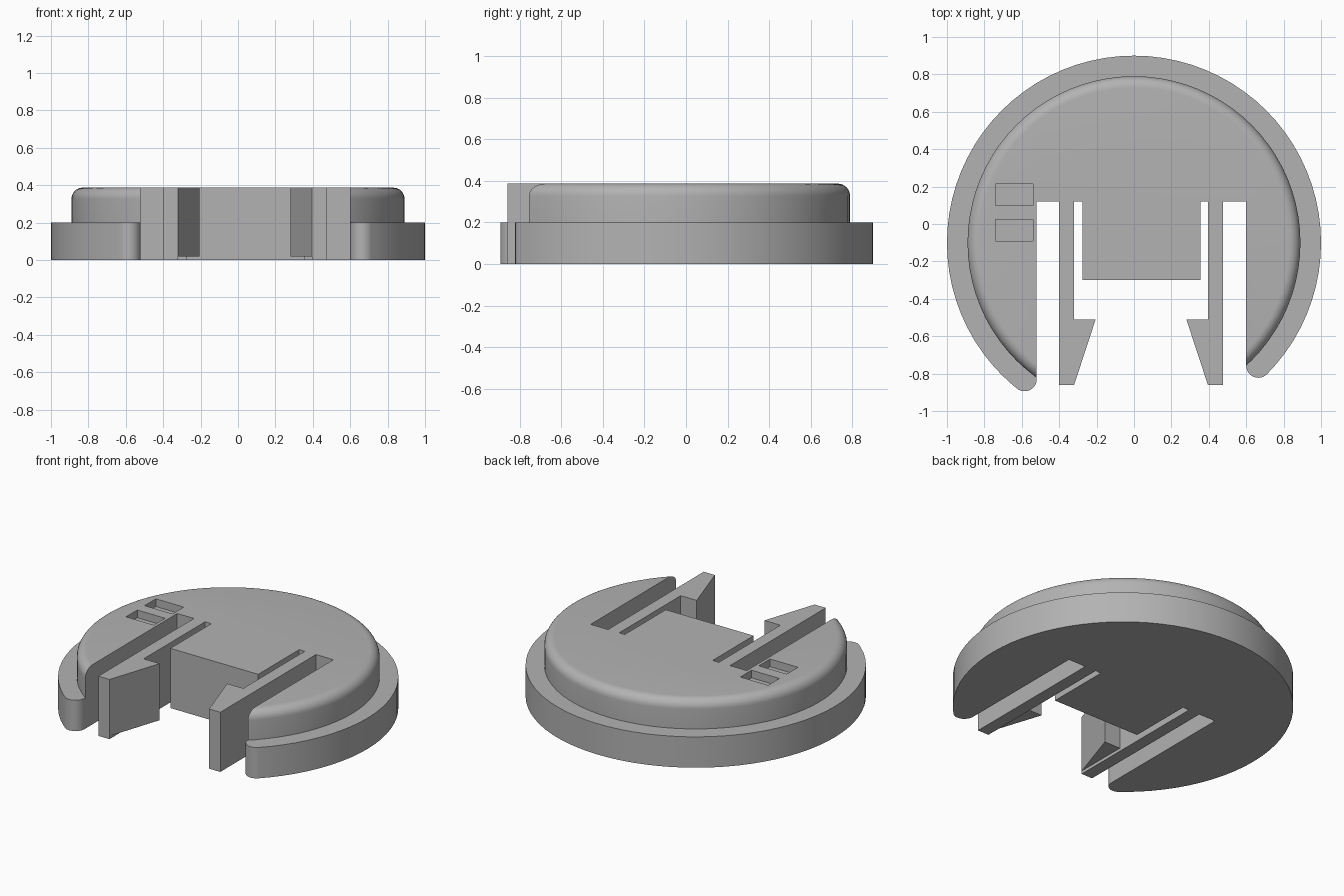
import bpy, bmesh
from math import sin, cos, pi, sqrt, atan2, radians
from mathutils import Matrix, Vector

if "Cube" in bpy.data.objects:
    bpy.data.objects.remove(bpy.data.objects["Cube"])

CY = -0.1            # disc centre in y
BASE_R, DOME_R = 1.0, 0.89
STEP, TOP = 0.2, 0.387
LEFT_WALL, RIGHT_WALL, SLOT_END = -0.52, 0.60, 0.12
TIP_R = 0.065

grey = bpy.data.materials.new("grey plastic")
grey.use_nodes = True
grey.diffuse_color = (0.45, 0.45, 0.45, 1)
grey.node_tree.nodes["Principled BSDF"].inputs["Base Color"].default_value = (0.45, 0.45, 0.45, 1)


def finish(bm, name):
    bmesh.ops.recalc_face_normals(bm, faces=bm.faces)
    mesh = bpy.data.meshes.new(name)
    bm.to_mesh(mesh)
    bm.free()
    mesh.materials.append(grey)
    obj = bpy.data.objects.new(name, mesh)
    bpy.context.collection.objects.link(obj)
    return obj


def add_prism(bm, outline, z0, z1):
    face = bm.faces.new([bm.verts.new((x, y, z0)) for x, y in outline])
    moved = bmesh.ops.extrude_face_region(bm, geom=[face])["geom"]
    bmesh.ops.translate(bm, vec=(0, 0, z1 - z0),
                        verts=[v for v in moved if isinstance(v, bmesh.types.BMVert)])


def prism(name, outline, z0, z1):
    bm = bmesh.new()
    add_prism(bm, outline, z0, z1)
    return finish(bm, name)


def rect(x0, x1, y0, y1):
    return [(x0, y0), (x1, y0), (x1, y1), (x0, y1)]


def cut(obj, cutter):
    cutter.hide_render = True
    cutter.hide_viewport = False
    mod = obj.modifiers.new("cut", "BOOLEAN")
    mod.operation, mod.solver, mod.object = "DIFFERENCE", "EXACT", cutter
    bpy.context.view_layer.objects.active = obj
    bpy.ops.object.modifier_apply(modifier=mod.name)
    bpy.data.objects.remove(cutter)


def tip(wall, side):
    """Rounded end of a crescent, from its outer rim round to the slot wall."""
    cx = wall + side * TIP_R
    dist = BASE_R - TIP_R
    cy = CY - sqrt(dist ** 2 - cx ** 2)
    start = atan2(cy - CY, cx)                # where the rounding meets the rim
    end = pi if side > 0 else 0.0
    if side > 0:
        end = -pi
    n = 12
    arc = [(cx + TIP_R * cos(start + (end - start) * i / n),
            cy + TIP_R * sin(start + (end - start) * i / n)) for i in range(n + 1)]
    outside = (1.2 * cos(start), CY + 1.2 * sin(start))
    return [outside] + arc


# Stepped round body with a rounded top edge, turned on its axis
profile = [(0, 0), (BASE_R, 0), (BASE_R, STEP), (DOME_R, STEP)]
ROUND = 0.06
for i in range(9):
    a = pi / 2 * i / 8
    profile.append((DOME_R - ROUND + ROUND * cos(a), TOP - ROUND + ROUND * sin(a)))
profile.append((0, TOP))
bm = bmesh.new()
verts = [bm.verts.new((r, CY, z)) for r, z in profile]
edges = [bm.edges.new(pair) for pair in zip(verts, verts[1:])]
bmesh.ops.spin(bm, geom=verts + edges, cent=(0, CY, 0), axis=(0, 0, 1),
               angle=2 * pi, steps=80, use_merge=True)
bmesh.ops.remove_doubles(bm, verts=bm.verts, dist=0.0001)
bmesh.ops.dissolve_limit(bm, angle_limit=radians(0.5), verts=bm.verts, edges=bm.edges)
body = finish(bm, "body")

# Front opening that leaves a square tongue in the middle and rounded tips
opening = tip(LEFT_WALL, -1)
opening += [(LEFT_WALL, SLOT_END), (-0.275, SLOT_END), (-0.275, -0.30),
            (0.355, -0.30), (0.355, SLOT_END), (RIGHT_WALL, SLOT_END)]
opening += tip(RIGHT_WALL, 1)[::-1]
opening += [(0.8, -1.3), (-0.8, -1.3)]
cut(body, prism("opening_cutter", opening, -0.1, 0.6))

# Two shallow rectangular pockets
for y in (-0.09, 0.10):
    cut(body, prism("pocket_cutter", rect(-0.74, -0.54, y, y + 0.115), TOP - 0.05, 0.6))

# Spring clips: straight arm plus a tapered hook pointing inwards
clips = []
for name, outer, side in (("right_clip", -0.40, 1), ("left_clip", 0.475, -1)):
    inner = outer + side * 0.08
    bm = bmesh.new()
    add_prism(bm, rect(outer, inner, -0.86, SLOT_END), 0, TOP)
    add_prism(bm, [(inner, -0.51), (inner + side * 0.115, -0.51), (inner, -0.86)], 0.02, TOP)
    clips.append(finish(bm, name))

# Smooth the curved walls, keep the hard edges
bpy.ops.object.select_all(action="DESELECT")
body.select_set(True)
bpy.context.view_layer.objects.active = body
bpy.ops.object.shade_smooth_by_angle(angle=radians(30))
